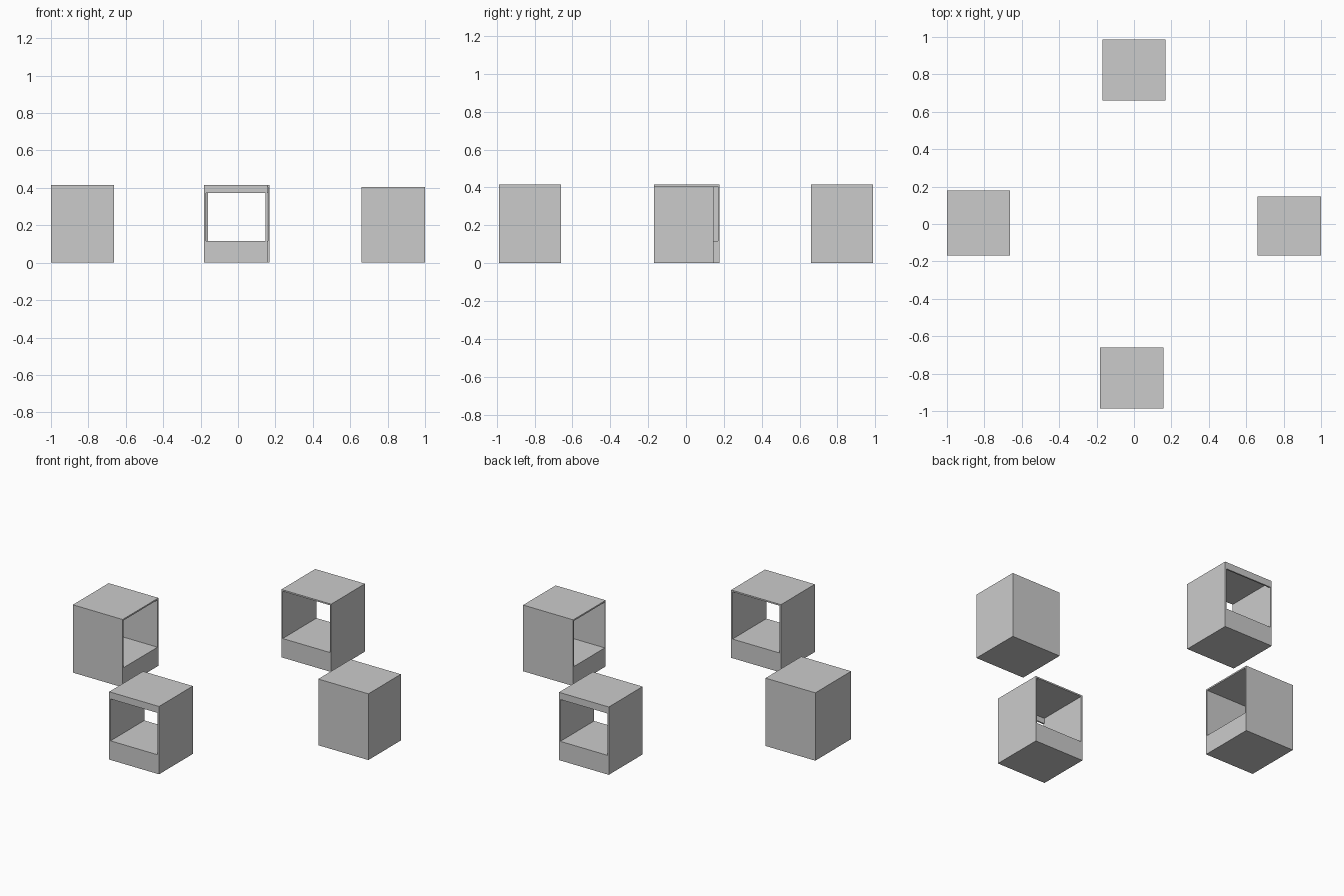
import bpy, bmesh, math

if "Cube" in bpy.data.objects:
    bpy.data.objects.remove(bpy.data.objects["Cube"])

WALL = 0.009       # panel thickness
BASE = 0.117       # height of the solid base / cavity floor
LINTEL = 0.373     # top of the window in the outer panel


def prism(name, profile, half_width):
    """Extrude a (y, z) profile along x, centred."""
    bm = bmesh.new()
    face = bm.faces.new([bm.verts.new((-half_width, y, z)) for y, z in profile])
    ext = bmesh.ops.extrude_face_region(bm, geom=[face])
    verts = [v for v in ext["geom"] if isinstance(v, bmesh.types.BMVert)]
    bmesh.ops.translate(bm, verts=verts, vec=(2 * half_width, 0, 0))
    bmesh.ops.recalc_face_normals(bm, faces=bm.faces)
    mesh = bpy.data.meshes.new(name)
    bm.to_mesh(mesh)
    bm.free()
    obj = bpy.data.objects.new(name, mesh)
    bpy.context.collection.objects.link(obj)
    return obj


def booth(name, x, y, angle, width, depth, height, window):
    """Box open on its local -y side; optional window in the outer (+y) panel."""
    d, top = depth / 2, height - WALL
    body = prism(name, [(-d, 0), (d, 0), (d, height), (-d, height)], width / 2)

    # cavity side profile
    cavity = [(-d - 0.1, BASE), (-d - 0.1, top), (d - WALL, top)]
    if window:
        cavity += [(d - WALL, LINTEL), (d + 0.1, LINTEL), (d + 0.1, BASE)]
    else:
        cavity += [(d - WALL, BASE)]
    cutter = prism(name + "_cutter", cavity, width / 2 - WALL)

    mod = body.modifiers.new("cavity", 'BOOLEAN')
    mod.operation = 'DIFFERENCE'
    mod.solver = 'EXACT'
    mod.object = cutter
    bpy.context.view_layer.objects.active = body
    bpy.ops.object.modifier_apply(modifier=mod.name)
    bpy.data.objects.remove(cutter)

    body.location = (x, y, 0)
    body.rotation_euler.z = angle


# four booths around the centre, each opening inwards
booth("front_booth", -0.012, -0.8235, math.pi, 0.337, 0.327, 0.415, True)
booth("back_booth", 0.0, 0.8235, 0, 0.337, 0.327, 0.415, True)
booth("left_booth", -0.8315, 0.005, math.pi / 2, 0.346, 0.337, 0.415, False)
booth("right_booth", 0.8305, -0.011, -math.pi / 2, 0.314, 0.339, 0.405, False)
